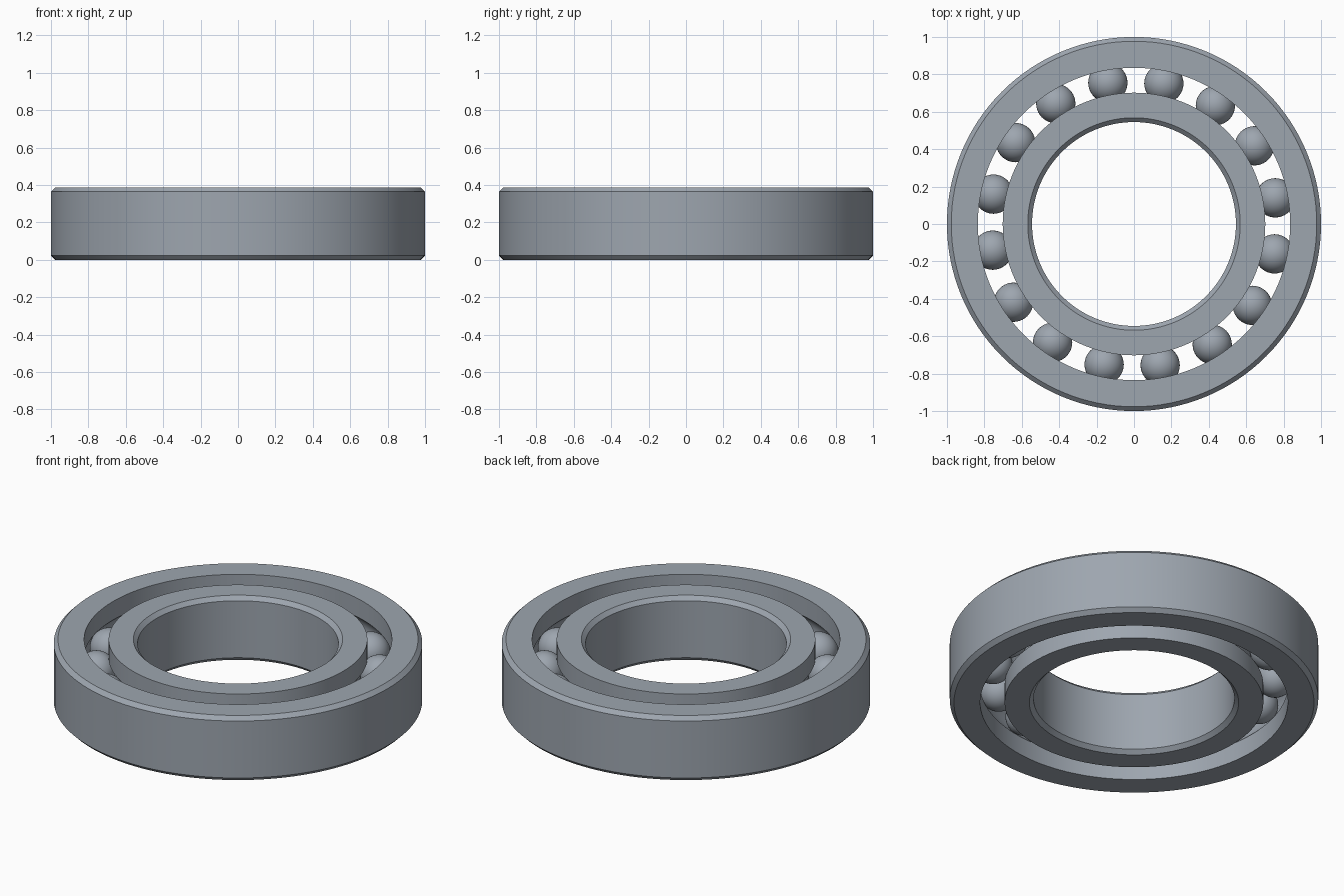
import bpy
import math

SEGMENTS = 128
HEIGHT = 0.387
MID = HEIGHT / 2
CHAMFER = 0.023
PITCH = 0.768          # radius of the ball circle
BALL_R = 0.105
GROOVE_R = 0.106
BALLS = 16

cube = bpy.data.objects.get("Cube")
if cube:
    bpy.data.objects.remove(cube, do_unlink=True)

steel = bpy.data.materials.new("steel_grey")
steel.use_nodes = True
colour = (0.34, 0.38, 0.43, 1)
steel.diffuse_color = colour
steel.node_tree.nodes["Principled BSDF"].inputs["Base Color"].default_value = colour


def finish(obj):
    """Assign the material and shade smooth, keeping hard edges."""
    obj.data.materials.append(steel)
    bpy.ops.object.select_all(action="DESELECT")
    obj.select_set(True)
    bpy.context.view_layer.objects.active = obj
    bpy.ops.object.shade_smooth_by_angle(angle=math.radians(30))


def race_profile(plain, grooved):
    """Closed (radius, z) outline: chamfered plain wall, grooved wall."""
    side = 1 if grooved > plain else -1      # direction from plain to grooved
    pts = [(plain + side * CHAMFER, 0), (grooved, 0)]
    # ball groove as an arc around the ball centre
    half = math.acos(abs(PITCH - grooved) / GROOVE_R)
    steps = 12
    for i in range(steps + 1):
        a = -half + 2 * half * i / steps
        pts.append((PITCH - side * GROOVE_R * math.cos(a),
                    MID + GROOVE_R * math.sin(a)))
    pts += [(grooved, HEIGHT), (plain + side * CHAMFER, HEIGHT),
            (plain, HEIGHT - CHAMFER), (plain, CHAMFER)]
    return pts if side > 0 else pts[::-1]


def lathe(name, profile):
    """Revolve a closed outline around z."""
    n = len(profile)
    verts, faces = [], []
    for s in range(SEGMENTS):
        a = math.tau * s / SEGMENTS
        verts += [(r * math.cos(a), r * math.sin(a), z) for r, z in profile]
        t = (s + 1) % SEGMENTS
        for i in range(n):
            j = (i + 1) % n
            faces.append((s * n + i, t * n + i, t * n + j, s * n + j))
    mesh = bpy.data.meshes.new(name)
    mesh.from_pydata(verts, [], faces)
    # outlines run counter-clockwise in (r, z), so turn the faces outward
    mesh.flip_normals()
    obj = bpy.data.objects.new(name, mesh)
    bpy.context.collection.objects.link(obj)
    # safety: volume must be positive
    vol = sum(p.center.dot(p.normal) * p.area for p in mesh.polygons)
    if vol < 0:
        mesh.flip_normals()
    finish(obj)


# Outer and inner races
lathe("outer_race", race_profile(1.0, 0.835))
lathe("inner_race", race_profile(0.545, 0.702))

# Ring of balls, sharing one mesh
ball_mesh = None
for k in range(BALLS):
    a = math.radians(10.5) + math.tau * k / BALLS
    place = (PITCH * math.cos(a), PITCH * math.sin(a), MID)
    if ball_mesh is None:
        bpy.ops.mesh.primitive_uv_sphere_add(segments=40, ring_count=20,
                                             radius=BALL_R, location=place)
        ball = bpy.context.object
        ball_mesh = ball.data
        finish(ball)
    else:
        ball = bpy.data.objects.new("ball", ball_mesh)
        ball.location = place
        bpy.context.collection.objects.link(ball)
    ball.name = f"ball_{k + 1}"
